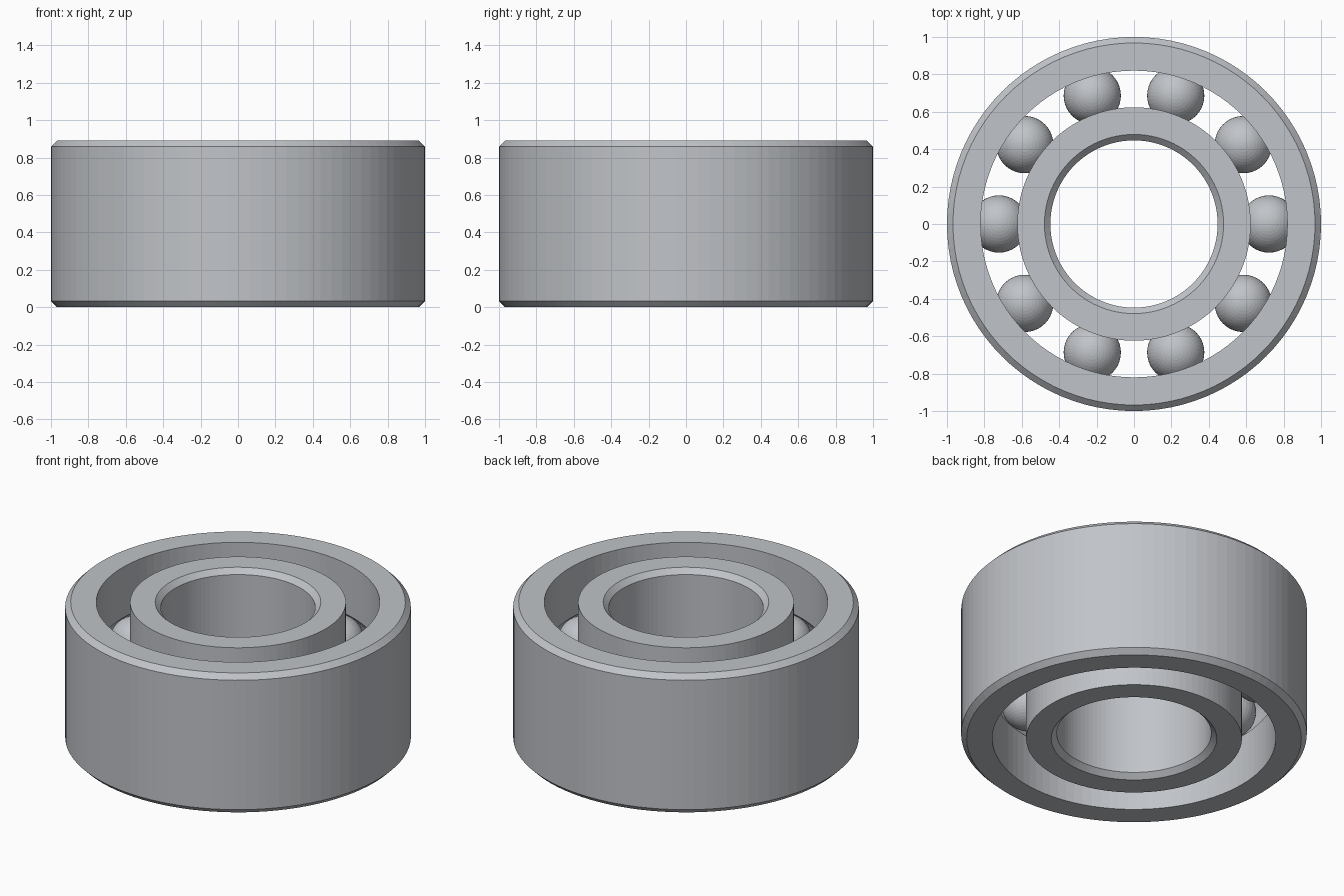
import bpy, bmesh
from math import sin, cos, asin, pi, tau

cube = bpy.data.objects.get("Cube")
if cube:
    bpy.data.objects.remove(cube, do_unlink=True)

HEIGHT = 0.89
MID = HEIGHT / 2
CHAMFER = 0.032
PITCH = 0.722          # radius of the circle of ball centres
BALL = 0.153
GROOVE = 0.156
SEGMENTS = 96
BALLS = 10

steel = bpy.data.materials.new("steel grey")
steel.use_nodes = True
colour = (0.53, 0.55, 0.58, 1)
steel.diffuse_color = colour
steel.node_tree.nodes["Principled BSDF"].inputs["Base Color"].default_value = colour


def finish(bm, name):
    bmesh.ops.recalc_face_normals(bm, faces=bm.faces[:])
    mesh = bpy.data.meshes.new(name)
    bm.to_mesh(mesh)
    bm.free()
    mesh.materials.append(steel)
    obj = bpy.data.objects.new(name, mesh)
    bpy.context.collection.objects.link(obj)
    return obj


def race(name, plain, grooved):
    """Ring with a chamfered plain wall and a ball groove in the other wall."""
    side = 1 if plain > grooved else -1
    profile = [(grooved, 0), (plain - side * CHAMFER, 0), (plain, CHAMFER),
               (plain, HEIGHT - CHAMFER), (plain - side * CHAMFER, HEIGHT),
               (grooved, HEIGHT)]
    # Circular groove, from its upper lip to its lower lip
    reach = asin((1 - ((grooved - PITCH) / GROOVE) ** 2) ** 0.5)
    steps = 14
    for i in range(steps + 1):
        a = reach * (1 - 2 * i / steps)
        profile.append((PITCH + side * GROOVE * cos(a), MID + GROOVE * sin(a)))

    # Revolve the closed profile
    bm = bmesh.new()
    rings = [[bm.verts.new((r * cos(tau * k / SEGMENTS), r * sin(tau * k / SEGMENTS), z))
              for r, z in profile] for k in range(SEGMENTS)]
    count = len(profile)
    for k in range(SEGMENTS):
        a, b = rings[k], rings[(k + 1) % SEGMENTS]
        for i in range(count):
            j = (i + 1) % count
            bm.faces.new((a[i], b[i], b[j], a[j]))
    return finish(bm, name)


# Inner and outer races
race("outer_race", 1.0, 0.82)
race("inner_race", 0.447, 0.624)

# Rolling balls share one mesh
bm = bmesh.new()
bmesh.ops.create_uvsphere(bm, u_segments=40, v_segments=24, radius=BALL)
first = finish(bm, "ball_1")
for n in range(BALLS):
    ball = first if n == 0 else bpy.data.objects.new(f"ball_{n + 1}", first.data)
    if n:
        bpy.context.collection.objects.link(ball)
    angle = tau * n / BALLS
    ball.location = (PITCH * cos(angle), PITCH * sin(angle), MID)
    ball.rotation_euler = (0, 0, angle)
